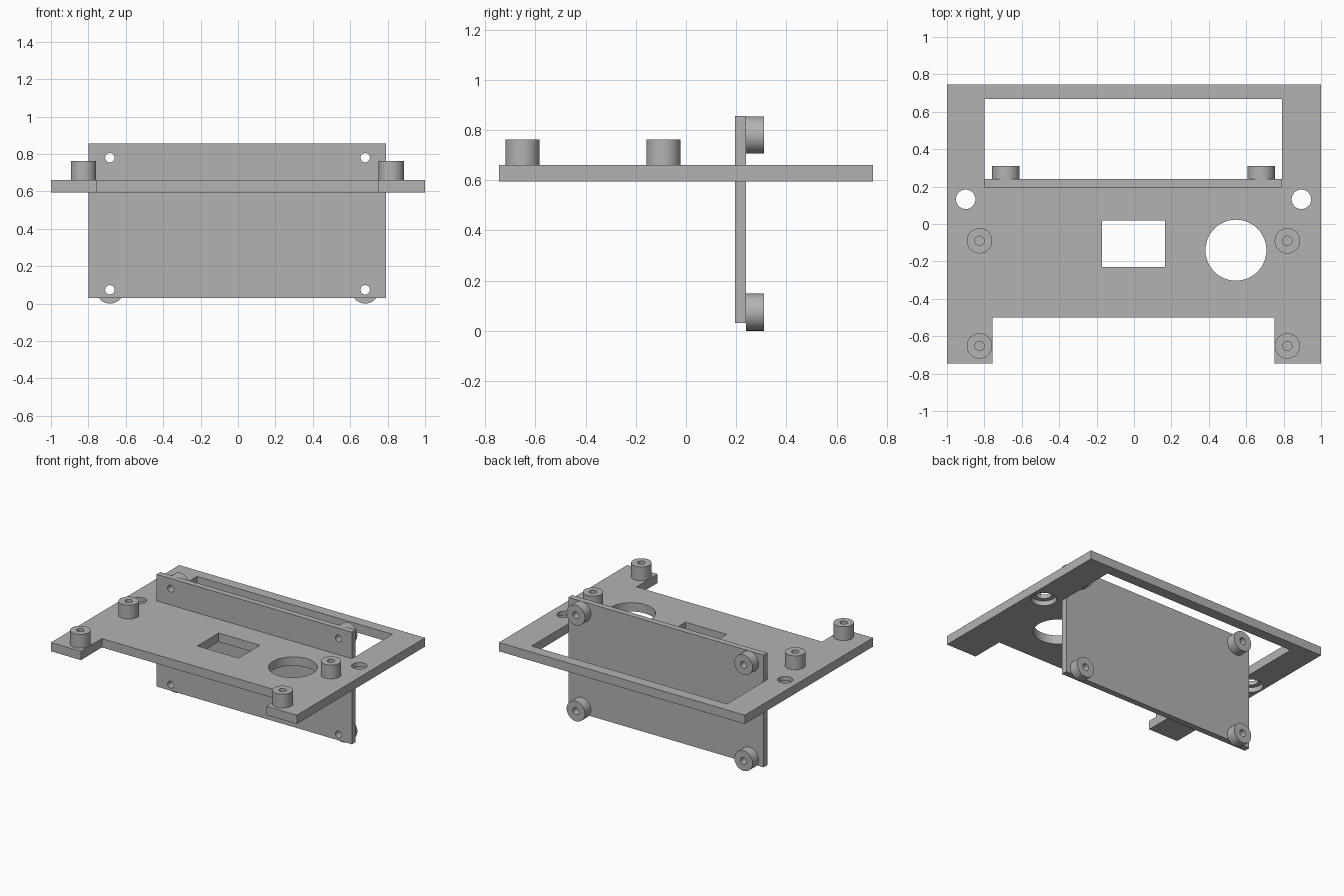
import bpy
from math import pi

cube = bpy.data.objects.get("Cube")
if cube:
    bpy.data.objects.remove(cube, do_unlink=True)

grey = bpy.data.materials.new("grey plastic")
grey.use_nodes = True
colour = (0.45, 0.45, 0.45, 1)
grey.diffuse_color = colour
grey.node_tree.nodes["Principled BSDF"].inputs["Base Color"].default_value = colour


def box(name, x, y, z):
    """Box from (min, max) ranges."""
    bpy.ops.mesh.primitive_cube_add(size=1, location=[sum(r) / 2 for r in (x, y, z)])
    ob = bpy.context.object
    ob.name = name
    ob.scale = [r[1] - r[0] for r in (x, y, z)]
    bpy.ops.object.transform_apply(location=True, scale=True)
    ob.data.materials.append(grey)
    return ob


def cylinder(name, radius, start, length, along_y=False):
    """Cylinder rising from start along +z or +y."""
    x, y, z = start
    centre = (x, y + length / 2, z) if along_y else (x, y, z + length / 2)
    bpy.ops.mesh.primitive_cylinder_add(
        vertices=48, radius=radius, depth=length, location=centre,
        rotation=(pi / 2 if along_y else 0, 0, 0))
    ob = bpy.context.object
    ob.name = name
    bpy.ops.object.transform_apply(location=True, rotation=True)
    ob.data.materials.append(grey)
    return ob


def cut(ob, cutter):
    """Subtract the cutter and remove it."""
    mod = ob.modifiers.new("cut", 'BOOLEAN')
    mod.operation = 'DIFFERENCE'
    mod.solver = 'EXACT'
    mod.object = cutter
    bpy.ops.object.select_all(action='DESELECT')
    bpy.context.view_layer.objects.active = ob
    ob.select_set(True)
    bpy.ops.object.modifier_apply(modifier=mod.name)
    bpy.data.objects.remove(cutter, do_unlink=True)


def smooth(ob):
    bpy.ops.object.select_all(action='DESELECT')
    bpy.context.view_layer.objects.active = ob
    ob.select_set(True)
    bpy.ops.object.shade_smooth_by_angle()


low, top = 0.595, 0.66
through = (0.5, 0.8)
panel_x = (-0.8, 0.79)

# Horizontal base plate with front notch, rear window and openings
plate = box("base_plate", (-1, 1), (-0.745, 0.745), (low, top))
cut(plate, box("notch_cutter", (-0.757, 0.752), (-1, -0.5), through))
cut(plate, box("window_cutter", panel_x, (0.196, 0.667), through))
cut(plate, box("rectangle_cutter", (-0.17, 0.165), (-0.23, 0.018), through))
cut(plate, cylinder("round_cutter", 0.163, (0.545, -0.14, 0.5), 0.3))

# Side screw holes, counterbored from below
for x in (-0.9, 0.895):
    cut(plate, cylinder("hole_cutter", 0.052, (x, 0.132, 0.5), 0.3))
    cut(plate, cylinder("counterbore_cutter", 0.085, (x, 0.132, 0.5), low + 0.035 - 0.5))
smooth(plate)

# Upright panel passing through the plate
panel = box("upright_panel", panel_x, (0.196, 0.24), (0.03, 0.855))

# Rear bosses on the panel, drilled right through
for x in (-0.685, 0.68):
    for z in (0.074, 0.78):
        boss = cylinder("panel_boss", 0.074, (x, 0.24, z), 0.07, True)
        for part in (panel, boss):
            cut(part, cylinder("drill", 0.025, (x, 0.1, z), 0.3, True))
        smooth(boss)
smooth(panel)

# Standoffs on top of the plate with blind holes
for x in (-0.826, 0.82):
    for y in (-0.652, -0.09):
        post = cylinder("standoff", 0.068, (x, y, top), 0.102)
        cut(post, cylinder("drill", 0.025, (x, y, top + 0.005), 0.2))
        smooth(post)
